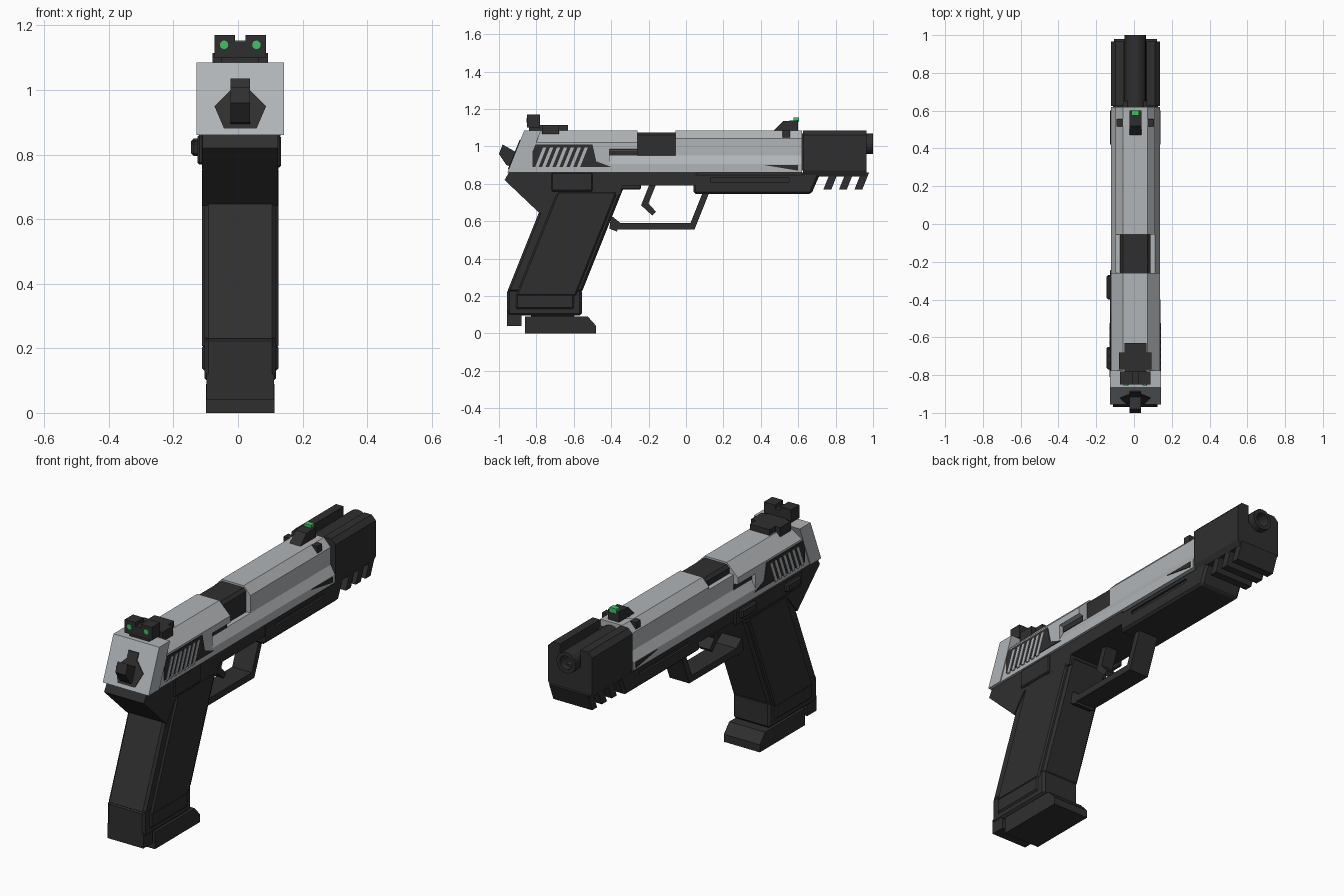
import bpy
import bmesh
import math
from mathutils import Vector

cube = bpy.data.objects.get("Cube")
if cube:
    bpy.data.objects.remove(cube, do_unlink=True)

# Shared landmarks
CENTRE = 0.007
TOP = 1.085
RAIL = 0.86
SIDE = 0.13
SHOULDER = 0.105
ROOF = 0.065
LEDGE = 0.95
PORT_BACK, PORT_FRONT = -0.26, -0.055
SLIDE_FRONT = 0.62
BORE_HEIGHT = 1.014
LEAN = 0.4  # shared backward rake of grip, serrations, trigger and fins


def material(name, *colour):
    mat = bpy.data.materials.new(name)
    mat.use_nodes = True
    mat.diffuse_color = (*colour, 1)
    shader = mat.node_tree.nodes["Principled BSDF"]
    shader.inputs["Base Color"].default_value = (*colour, 1)
    return mat


SILVER = material("silver", 0.44, 0.46, 0.475)
DARK = material("charcoal", 0.028, 0.028, 0.028)
GREEN = material("green", 0.05, 0.55, 0.13)


def extrude(name, points, direction, mat, bevel=0):
    """Fill a flat outline and extrude it along a vector."""
    bm = bmesh.new()
    face = bm.faces.new([bm.verts.new(point) for point in points])
    result = bmesh.ops.extrude_face_region(bm, geom=[face], use_keep_orig=True)
    moved = [item for item in result["geom"] if isinstance(item, bmesh.types.BMVert)]
    bmesh.ops.translate(bm, vec=Vector(direction), verts=moved)
    bmesh.ops.recalc_face_normals(bm, faces=bm.faces)
    mesh = bpy.data.meshes.new(name)
    bm.to_mesh(mesh)
    bm.free()
    mesh.materials.append(mat)
    part = bpy.data.objects.new(name, mesh)
    bpy.context.scene.collection.objects.link(part)
    if bevel:
        modifier = part.modifiers.new("chamfer", "BEVEL")
        modifier.width = bevel
        modifier.segments = 1
    return part


def profile(name, outline, half, mat=DARK, x=CENTRE, bevel=0):
    """Side outline of (y, z) points with a half width across x."""
    points = [(x - half, y, z) for y, z in outline]
    return extrude(name, points, (half * 2, 0, 0), mat, bevel)


def block(name, half, back, front, bottom, top, mat=DARK, x=CENTRE, bevel=0):
    outline = [(back, bottom), (front, bottom), (front, top), (back, top)]
    return profile(name, outline, half, mat, x, bevel)


def raked(name, half, back, width, bottom, top, mat=DARK, x=CENTRE, bevel=0):
    """Block whose upper end is shifted forward by the shared rake."""
    front, shift = back + width, LEAN * (top - bottom)
    outline = [(back, bottom), (front, bottom), (front + shift, top), (back + shift, top)]
    return profile(name, outline, half, mat, x, bevel)


def section(name, right_half, back, front, mat=DARK, rake=0):
    """Mirrored (x, z) cross-section extruded along y."""
    loop = right_half + [(-x, z) for x, z in reversed(right_half)]
    points = [(CENTRE + x, back + rake * (z - RAIL), z) for x, z in loop]
    return extrude(name, points, (0, front - back, 0), mat)


def rod(name, x, z, radius, back, front, mat=DARK, sides=20):
    turns = [math.tau * i / sides for i in range(sides)]
    points = [(x + radius * math.cos(a), back, z + radius * math.sin(a)) for a in turns]
    return extrude(name, points, (0, front - back, 0), mat)


def cut(target, cutter):
    modifier = target.modifiers.new("cut", "BOOLEAN")
    modifier.object = cutter
    modifier.solver = "EXACT"
    cutter.hide_render = True
    cutter.hide_set(True)


# Slide: ledged front, open port, stepped middle, rear and raked end plate
ledge = [(SHOULDER, LEDGE), (SIDE, 0.905), (SIDE, RAIL)]
roof = (ROOF, TOP)
brow = (SIDE, 1.02)
section("slide_front", [roof, (SHOULDER, 1.043)] + ledge, PORT_FRONT, SLIDE_FRONT, SILVER)
section("slide_port_floor", ledge, PORT_BACK, PORT_FRONT, SILVER)
section("slide_step", [roof, brow, (SIDE, 0.985), (SHOULDER, 0.98)] + ledge, -0.41, PORT_BACK, SILVER)
section("slide_rear", [roof, brow, (SIDE, RAIL)], -0.865, -0.41, SILVER)
raked("slide_end_plate", SIDE + 0.005, -0.955, 0.09, RAIL, TOP, SILVER)
block("port_left_wall", 0.015, PORT_BACK, PORT_FRONT, LEDGE - 0.01, 1.03, SILVER, CENTRE - 0.09)
section("barrel_hood", [(ROOF, TOP - 0.01), (0.08, 1.06), (0.08, LEDGE - 0.01)],
        PORT_BACK - 0.003, PORT_FRONT + 0.003)

# Recessed side panels and serration bars
for label, sign in (("left", 1), ("right", -1)):
    face = CENTRE + sign * SIDE
    profile(label + "_serration_panel",
            [(-0.82, 0.89), (-0.82, 1.01), (-0.5, 1.01), (-0.48, 0.92), (-0.4, 0.89)],
            0.004, DARK, face)
    for i in range(7):
        raked(f"{label}_serration_bar_{i}", 0.004, i * 0.037 - 0.81, 0.018, 0.88, 0.995,
              SILVER, face + sign * 0.002)
    profile(label + "_front_recess", [(0.42, 0.9), (0.6, 0.9), (0.6, 0.87)], 0.004, DARK, face)
    block(label + "_port_slot", 0.004, -0.41, PORT_BACK, LEDGE, LEDGE + 0.028, DARK,
          CENTRE + sign * SHOULDER)

# Hammer and its domed recess
section("hammer_recess", [(0.03, 1.035), (0.03, 1), (0.08, LEDGE), (0.05, 0.88)],
        -0.96, -0.92, rake=LEAN)
profile("hammer", [(-1, 0.96), (-0.98, 1.01), (-0.91, 0.97), (-0.93, 0.89), (-0.96, 0.9)], 0.03)

# Rear sight with notch and dots
section("rear_sight_blade", [(0.016, 1.15), (0.016, 1.17), (0.08, 1.17), (0.08, 1.1)], -0.85, -0.78)
block("rear_sight_foot", 0.058, -0.84, -0.63, TOP - 0.01, 1.115)
block("rear_sight_wings", 0.086, -0.77, -0.68, TOP - 0.02, 1.115)
for sign in (-1, 1):
    rod("rear_sight_dot", CENTRE + sign * 0.05, 1.14, 0.013, -0.854, -0.846, GREEN)

# Front sight
profile("front_sight", [(0.47, TOP), (0.52, 1.135), (0.6, 1.14), (0.6, TOP)], 0.032)
block("front_sight_crossbar", 0.1, 0.515, 0.555, 1.04, TOP)
block("front_sight_insert", 0.02, 0.575, 0.604, 1.13, 1.154, GREEN)

# Compensator: channelled block around the barrel, raked fins below
block("compensator_neck", 0.09, 0.61, 0.65, 0.87, 1.05)
section("compensator", [(0.06, 0.99), (0.06, TOP), (SHOULDER, TOP), (SIDE, 1.06), (SIDE, 0.87), (0.115, 0.84)],
        SLIDE_FRONT + 0.005, 0.965)
barrel = rod("barrel", CENTRE, BORE_HEIGHT, 0.056, SLIDE_FRONT, 1)
cut(barrel, rod("bore_cutter", CENTRE, BORE_HEIGHT, 0.036, 0.88, 1.1))
for i in range(3):
    raked(f"compensator_fin_{i}", 0.114, i * 0.083 + 0.735, 0.042, 0.77, RAIL)

# Frame with tang, and dust cover with accessory slots
profile("frame", [(-0.97, 0.82), (-0.93, 0.89), (-0.9, RAIL), (0.06, RAIL), (0.06, 0.79),
                  (-0.34, 0.79), (-0.35, 0.74), (-0.7, 0.74), (-0.78, 0.64)], 0.117)
cover = profile("dust_cover", [(0.04, RAIL), (0.04, 0.745), (0.67, 0.745), (0.72, RAIL)], 0.119, bevel=0.012)
for sign in (-1, 1):
    cut(cover, block("rail_slot_cutter", 0.012, 0.13, 0.55, 0.81, 0.83, DARK, CENTRE + sign * 0.12))

# Grip with heel, raised side panels and magazine foot
raked("grip", 0.11, -0.957, 0.4, 0.22, 0.78, bevel=0.012)
block("grip_heel", 0.11, -0.957, -0.557, 0.095, 0.235, bevel=0.012)
block("grip_heel_lip", 0.105, -0.957, -0.88, 0.04, 0.12)
raked("grip_panels", 0.119, -0.91, 0.32, 0.2, 0.76, bevel=0.008)
block("grip_panel_feet", 0.118, -0.91, -0.6, 0.13, 0.21, bevel=0.008)
profile("magazine_base", [(-0.86, 0), (-0.48, 0), (-0.48, 0.04), (-0.525, 0.09), (-0.86, 0.09)], 0.106)
block("magazine_neck", 0.09, -0.83, -0.6, 0.08, 0.11)

# Trigger and guard
block("trigger_guard_bar", 0.058, -0.38, 0.04, 0.555, 0.59)
raked("trigger_guard_post", 0.058, 0.01, 0.035, 0.555, 0.76)
profile("trigger_guard_root", [(-0.41, 0.56), (-0.37, 0.545), (-0.35, 0.59), (-0.4, 0.63)], 0.058)
raked("trigger", 0.035, -0.24, 0.035, 0.685, 0.8)
profile("trigger_tip", [(-0.24, 0.685), (-0.205, 0.7), (-0.16, 0.65), (-0.18, 0.63)], 0.035)

# Controls
block("slide_stop", 0.02, -0.4, -0.27, 0.8, 0.85, x=-0.125, bevel=0.008)
block("safety_lever", 0.02, -0.77, -0.65, 0.795, 0.84, x=-0.125, bevel=0.008)
block("left_control_plate", 0.01, -0.72, -0.5, 0.76, RAIL, x=0.123, bevel=0.006)
block("right_control_plate", 0.01, -0.8, -0.24, 0.77, RAIL, x=-0.116, bevel=0.006)
